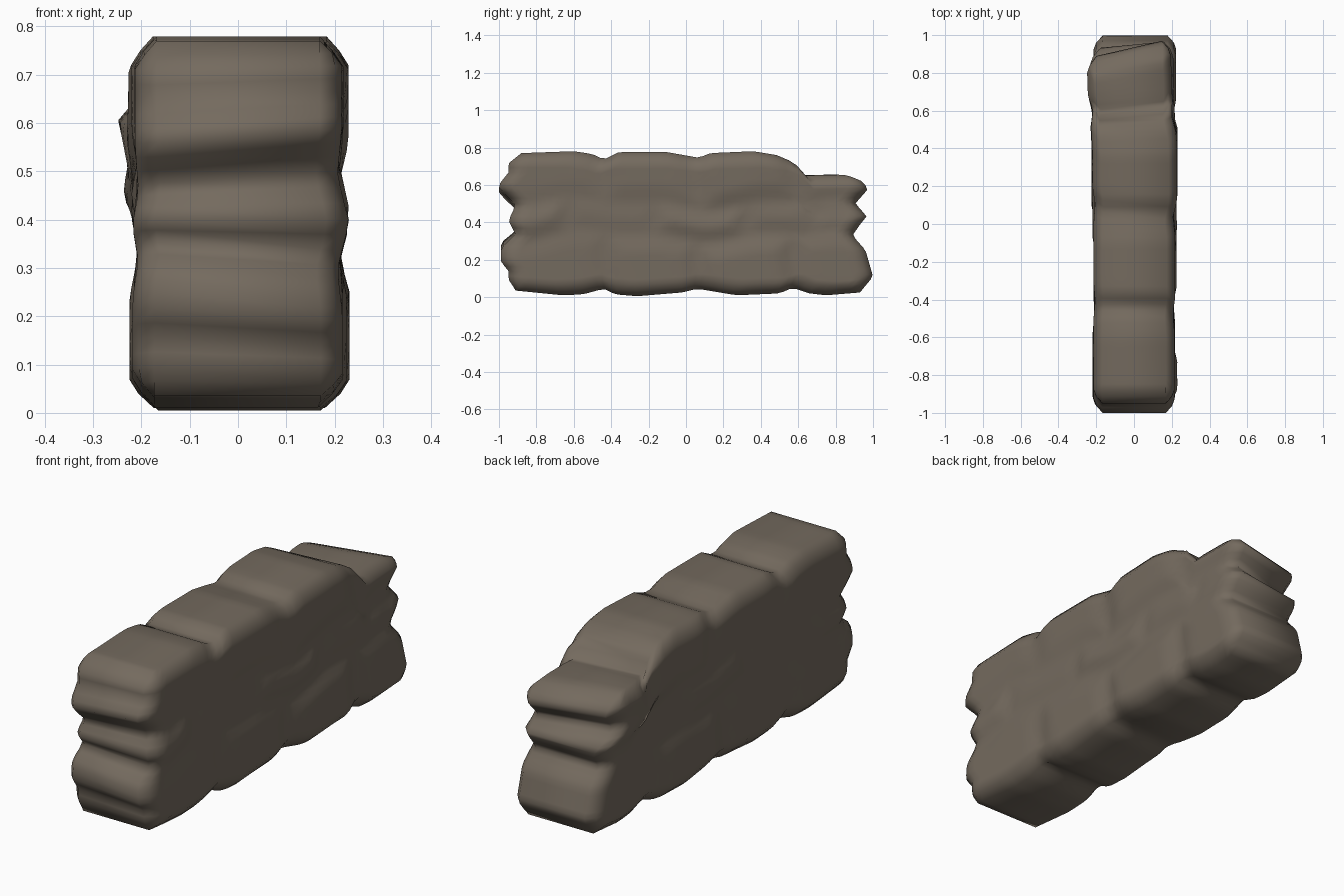
import bpy, bmesh, random, math

if "Cube" in bpy.data.objects:
    bpy.data.objects.remove(bpy.data.objects["Cube"])

random.seed(7)
stone = bpy.data.materials.new("warm grey stone")
stone.diffuse_color = (0.175, 0.145, 0.113, 1)
stone.use_nodes = True
stone.node_tree.nodes["Principled BSDF"].inputs["Base Color"].default_value = stone.diffuse_color

# Lumpy outline of the wall seen from the side, as (y, z) along each border
bottom = [(-.91, .035), (-.66, .01), (-.55, .015), (-.44, .045), (-.38, .015), (-.26, .005),
          (-.02, .025), (.06, .045), (.27, .01), (.5, .02), (.57, .05), (.66, .02), (.75, .01), (.93, .025)]
top = [(-.88, .77), (-.6, .78), (-.5, .765), (-.44, .735), (-.36, .775), (-.1, .775), (.07, .745),
       (.13, .77), (.36, .78), (.48, .76), (.55, .73), (.61, .65), (.83, .655), (.87, .645)]
front_end = [(-.91, .035), (-.95, .10), (-.95, .15), (-.99, .2), (-.99, .26), (-.97, .3), (-.91, .34),
             (-.95, .41), (-.91, .48), (-1, .57), (-.99, .61), (-.95, .65), (-.95, .71), (-.88, .77)]
back_end = [(.93, .025), (1, .11), (.96, .25), (.89, .33), (.96, .43), (.895, .5),
            (.965, .58), (.92, .63), (.87, .645)]


def sampler(points, axis):
    """Piecewise linear curve along one axis, with that axis scaled to 0..1."""
    a, b = points[0][axis], points[-1][axis]
    knots = [((p[axis] - a) / (b - a), p[1 - axis]) for p in points]

    def f(t):
        for (t0, v0), (t1, v1) in zip(knots, knots[1:]):
            if t <= t1 + 1e-9:
                return v0 + (v1 - v0) * (t - t0) / (t1 - t0)
        return knots[-1][1]
    return f


B, T = sampler(bottom, 0), sampler(top, 0)
L, R = sampler(front_end, 1), sampler(back_end, 1)

# Staggered stone layout: height range of each course and its vertical joints
courses = [(-.05, .33, [-1.1, -.43, .06, .57, 1.1]),
           (.33, .5, [-1.1, -.65, -.17, .31, .68, 1.1]),
           (.5, .9, [-1.1, -.44, .07, .6, 1.1])]
bulge = {(side, c, k): random.uniform(.006, .026)
         for side in (-1, 1) for c in range(3) for k in range(5)}


def half_width(side, y, z, edge):
    """Soft irregular pillow for each stone, with shallow joints and a rounded rim."""
    # Wavy, slanted joints
    u = y + .12 * (z - .4) * side + .02 * math.sin(9 * z)
    v = z + .025 * math.sin(5.2 * y + side) + .012 * math.sin(13 * y)
    for c, (z0, z1, joints) in enumerate(courses):
        if v <= z1:
            break
    k = max(i for i in range(len(joints) - 1) if joints[i] <= u)
    d = min(abs(u - joints[k]), abs(joints[k + 1] - u), abs(v - z0), abs(z1 - v))
    w = .206 + bulge[side, c, k] * min(d / .09, 1)
    return w - .045 * max(0, 1 - edge / .05)


NS, NT = 54, 26
bm = bmesh.new()
grid = {}
for side in (-1, 1):
    for i in range(NS + 1):
        for j in range(NT + 1):
            s, t = i / NS, j / NT
            y = L(t) + (R(t) - L(t)) * s
            z = B(s) + (T(s) - B(s)) * t
            edge = min(y - L(t), R(t) - y, z - B(s), T(s) - z)
            x = side * half_width(side, y, z, max(edge, 0))
            # The top stone at the back end is turned, and the end courses slope
            weight = max(0, min(1, (t - .6) / .1)) * max(0, (s - .7) / .3)
            y += min(.4 * x, .01) * weight
            x += -side * .02 * weight if side > 0 else -.025 * weight
            slope = max(0, 1 - s / .2) * math.sin(math.pi * t)
            z += .1 * x * slope * (1 if t > .5 else -1) * min(1, abs(t - .5) * 6)
            grid[side, i, j] = bm.verts.new((x, y, z))

# Two long faces
for i in range(NS):
    for j in range(NT):
        for side in (-1, 1):
            q = [grid[side, i, j], grid[side, i + 1, j], grid[side, i + 1, j + 1], grid[side, i, j + 1]]
            bm.faces.new(q if side > 0 else q[::-1])

# Band of top, bottom and ends joining the long faces
rim = ([(i, 0) for i in range(NS)] + [(NS, j) for j in range(NT)]
       + [(i, NT) for i in range(NS, 0, -1)] + [(0, j) for j in range(NT, 0, -1)])
for a, b in zip(rim, rim[1:] + rim[:1]):
    bm.faces.new([grid[(1, *b)], grid[(1, *a)], grid[(-1, *a)], grid[(-1, *b)]])

bmesh.ops.recalc_face_normals(bm, faces=bm.faces)
for f in bm.faces:
    f.smooth = True
mesh = bpy.data.meshes.new("stone_wall")
bm.to_mesh(mesh)
bm.free()
mesh.materials.append(stone)
bpy.context.collection.objects.link(bpy.data.objects.new("stone_wall", mesh))
